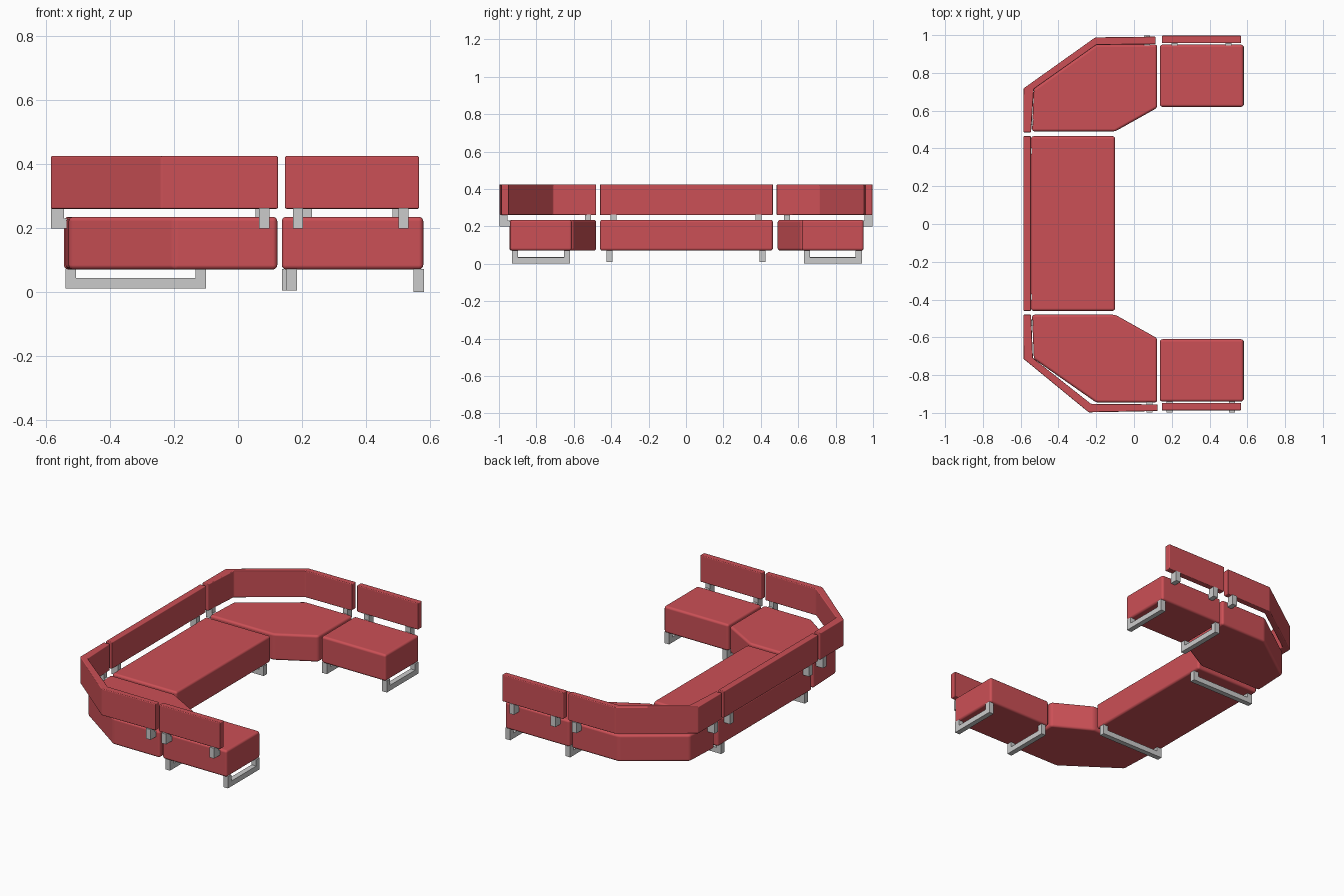
import bpy, bmesh

if "Cube" in bpy.data.objects:
    bpy.data.objects.remove(bpy.data.objects["Cube"])

red = bpy.data.materials.new("red_upholstery")
red.diffuse_color = (0.6, 0.08, 0.093, 1)
red.use_nodes = True
red.node_tree.nodes["Principled BSDF"].inputs["Base Color"].default_value = red.diffuse_color


def finish(name, bm, mat=None, bevel=0, segments=3):
    bmesh.ops.recalc_face_normals(bm, faces=bm.faces)
    mesh = bpy.data.meshes.new(name)
    bm.to_mesh(mesh)
    bm.free()
    ob = bpy.data.objects.new(name, mesh)
    bpy.context.collection.objects.link(ob)
    if mat:
        mesh.materials.append(mat)
    if bevel:
        mod = ob.modifiers.new("soft_edges", 'BEVEL')
        mod.width = bevel
        mod.segments = segments
        mod.limit_method = 'ANGLE'
        mod.angle_limit = 0.35
        for p in mesh.polygons:
            p.use_smooth = True
        bpy.ops.object.select_all(action='DESELECT')
        ob.select_set(True)
        bpy.context.view_layer.objects.active = ob
        mod.harden_normals = True
    return ob


def prism(bm, pts, offset):
    """Extrude a closed outline of 3D points along offset."""
    face = bm.faces.new([bm.verts.new(p) for p in pts])
    new = bmesh.ops.extrude_face_region(bm, geom=[face], use_keep_orig=True)["geom"]
    bmesh.ops.translate(bm, vec=offset, verts=[v for v in new if isinstance(v, bmesh.types.BMVert)])


def cushion(name, outline, z0, z1, bevel):
    bm = bmesh.new()
    prism(bm, [(x, y, z0) for x, y in outline], (0, 0, z1 - z0))
    finish(name, bm, red, bevel)


def seat(name, outline):
    cushion(name, outline, 0.07, 0.235, 0.014)


def backrest(name, outline):
    cushion(name, outline, 0.26, 0.425, 0.005)


def rect(x0, x1, y0, y1):
    return [(x0, y0), (x1, y0), (x1, y1), (x0, y1)]


def profile(name, pts, axis, at, width=0.032):
    """Flat bar shape (run, z) swept by width; run is along the given axis."""
    bm = bmesh.new()
    if axis == 'x':
        prism(bm, [(r, at - width / 2, z) for r, z in pts], (0, width, 0))
    else:
        prism(bm, [(at - width / 2, r, z) for r, z in pts], (width, 0, 0))
    finish(name, bm)


def sled(name, a, b, z0, axis, at, t=0.033):
    # U-shaped floor runner
    profile(name, [(a, z0), (b, z0), (b, 0.072), (b - t, 0.072), (b - t, z0 + t),
                   (a + t, z0 + t), (a + t, 0.072), (a, 0.072)], axis, at)


def bracket(name, outer, inner, axis, at):
    # L-shaped support joining backrest to seat
    mid = outer + (inner - outer) * 0.75
    profile(name, [(outer, 0.198), (inner, 0.198), (inner, 0.23), (mid, 0.23),
                   (mid, 0.262), (outer, 0.262)], axis, at)


# Centre unit
seat("centre_seat", rect(-0.545, -0.10, -0.46, 0.465))
backrest("centre_backrest", rect(-0.586, -0.545, -0.46, 0.465))
for side, y in (("south", -0.41), ("north", 0.41)):
    sled(f"{side}_centre_runner", -0.54, -0.10, 0.01, 'x', y)
for side, y in (("south", -0.387), ("north", 0.387)):
    bracket(f"{side}_centre_bracket", -0.586, -0.53, 'x', y)

# Angled corner seats
for side, s in (("south", -1), ("north", 1)):
    y0, y1 = (0.48, 0.945) if s < 0 else (0.49, 0.95)
    seat(f"{side}_corner_seat", [(x, s * y) for x, y in (
        (-0.54, y0), (-0.10, y0), (0.123, y0 + 0.125), (0.123, y1), (-0.20, y1), (-0.53, 0.715))])

# Angled corner backrests
backrest("north_corner_backrest", [
    (-0.586, 0.485), (-0.586, 0.717), (-0.205, 0.988), (0.115, 0.992),
    (0.115, 0.952), (-0.20, 0.948), (-0.53, 0.715), (-0.545, 0.485)])
backrest("south_corner_backrest", [
    (-0.586, -0.48), (-0.586, -0.713), (-0.24, -0.997), (0.125, -0.99),
    (0.125, -0.955), (-0.228, -0.952), (-0.535, -0.71), (-0.545, -0.48)])

# End units with their runners and brackets
for side, s, inner_x, posts, corner_x, corner_y in (
        ("south", -1, 0.168, (0.188, 0.518), 0.082, 0.525),
        ("north", 1, 0.154, (0.215, 0.50), 0.07, 0.54)):
    y0, y1 = (0.61, 0.94) if s < 0 else (0.62, 0.95)
    seat(f"{side}_end_seat", rect(0.137, 0.58, s * y0, s * y1))
    backrest(f"{side}_end_backrest", rect(0.147, 0.567, s * (y1 + 0.007), s * (y1 + 0.047)))
    lo, hi = sorted((s * (y0 + 0.01), s * (y1 - 0.01)))
    sled(f"{side}_inner_runner", lo, hi, 0.004, 'y', inner_x)
    sled(f"{side}_outer_runner", lo, hi, 0.0, 'y', 0.566)
    for i, x in enumerate(posts + (corner_x,)):
        bracket(f"{side}_end_bracket_{i + 1}", s * 0.998, s * 0.94, 'y', x)
    bracket(f"{side}_corner_bracket", -0.586, -0.53, 'x', s * corner_y)
